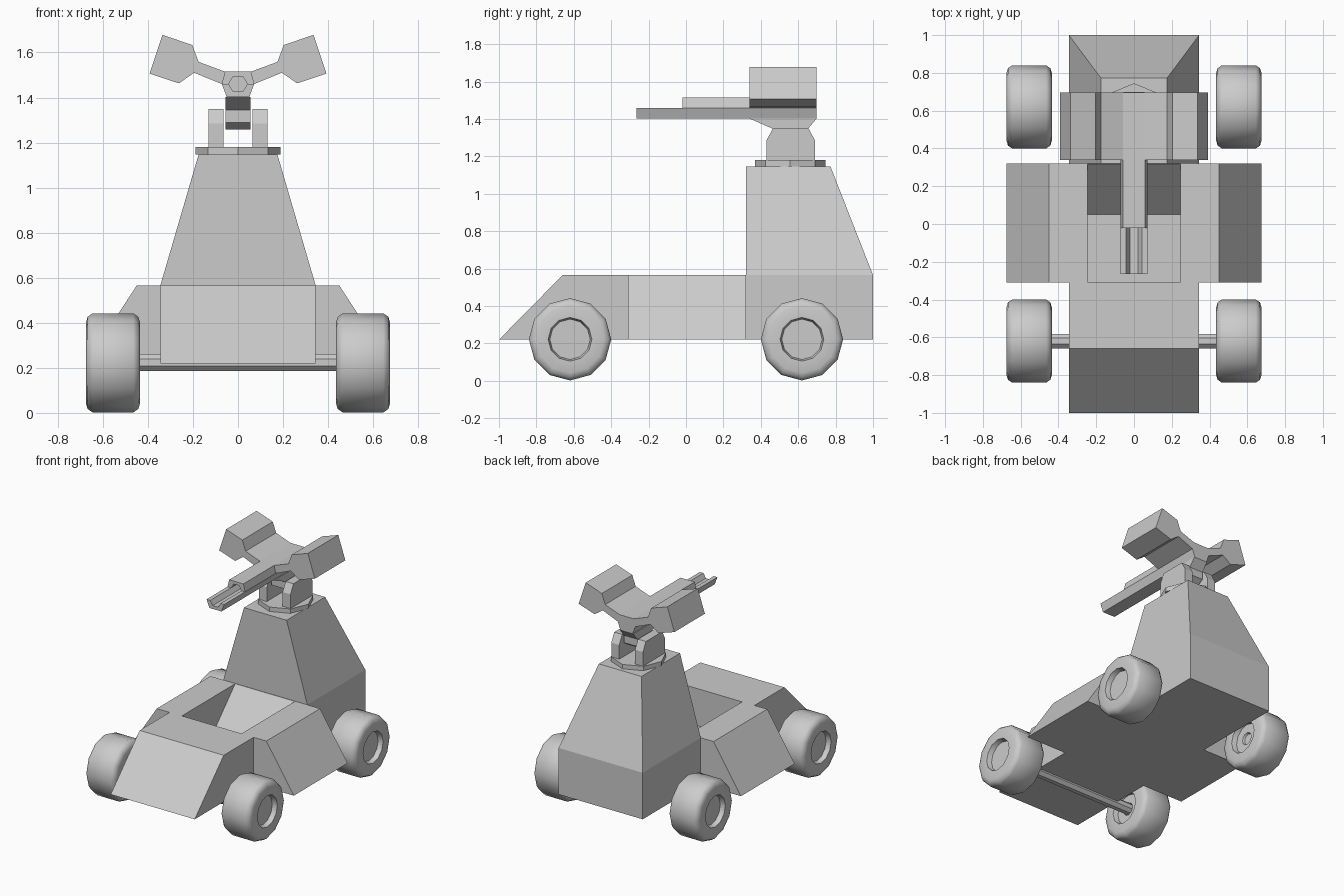
import bpy, bmesh, math
from mathutils import Vector, Matrix

if "Cube" in bpy.data.objects:
    bpy.data.objects.remove(bpy.data.objects["Cube"])


def finish(name, bm):
    bmesh.ops.recalc_face_normals(bm, faces=bm.faces[:])
    me = bpy.data.meshes.new(name)
    bm.to_mesh(me)
    bm.free()
    ob = bpy.data.objects.new(name, me)
    bpy.context.collection.objects.link(ob)
    return ob


def prism(name, pts, axis, a, b):
    """Extrude a 2D profile: axis X takes (y, z) points, axis Y takes (x, z)."""
    bm = bmesh.new()
    place = (lambda p, t: (t, p[0], p[1])) if axis == 'X' else (lambda p, t: (p[0], t, p[1]))
    va = [bm.verts.new(place(p, a)) for p in pts]
    vb = [bm.verts.new(place(p, b)) for p in pts]
    bm.faces.new(va)
    bm.faces.new(vb)
    for i in range(len(pts)):
        j = (i + 1) % len(pts)
        bm.faces.new((va[i], va[j], vb[j], vb[i]))
    return finish(name, bm)


def cylinder(name, r, depth, sides, matrix):
    bm = bmesh.new()
    bmesh.ops.create_cone(bm, cap_ends=True, segments=sides, radius1=r, radius2=r,
                          depth=depth, matrix=matrix)
    return finish(name, bm)


def boolean(ob, tool, op):
    mod = ob.modifiers.new(op.lower(), 'BOOLEAN')
    mod.operation, mod.object, mod.solver = op, tool, 'EXACT'
    bpy.context.view_layer.objects.active = ob
    bpy.ops.object.modifier_apply(modifier=mod.name)
    bpy.data.objects.remove(tool)


def mirrored(half):
    return half + [(-x, z) for x, z in reversed(half)]


# Hull: wedge nose body, side pods and tower base
hull = prism('hull', [(-1, .22), (-.66, .565), (1, .565), (1, .22)], 'X', -.345, .345)
pods = prism('pods', mirrored([(.675, .22), (.45, .565)]), 'Y', -.31, .32)
boolean(hull, pods, 'UNION')

# Open cockpit with a sloped seat back
pit = prism('pit', [(-.308, .65), (-.308, .29), (.05, .29), (.317, .565), (.317, .65)],
            'X', -.245, .245)
boolean(hull, pit, 'DIFFERENCE')

# Tapered tower
bm = bmesh.new()
for x, y0, y1, z in ((.345, .32, 1, .565), (.175, .32, .772, 1.147)):
    for sx in (-x, x):
        for y in (y0, y1):
            bm.verts.new((sx, y, z))
bmesh.ops.convex_hull(bm, input=bm.verts[:])
bmesh.ops.dissolve_limit(bm, angle_limit=.01, verts=bm.verts[:], edges=bm.edges[:])
finish('tower', bm)

# Turntable and the two gun brackets
cylinder('turntable', .188, .033, 8, Matrix.Translation((0, .557, 1.163)))
bracket = [(.43, 1.175), (.43, 1.285), (.465, 1.35), (.655, 1.35), (.69, 1.285), (.69, 1.175)]
for side, x in (('left', -.13), ('right', .065)):
    prism('bracket_' + side, bracket, 'X', x, x + .065)

# Gun mount block between the brackets
prism('gun_mount', [(.34, 1.402), (.47, 1.345), (.47, 1.29), (.53, 1.257), (.6, 1.257),
                    (.65, 1.29), (.65, 1.345), (.698, 1.402)], 'X', -.055, .055)

# Barrel with open front trough and hexagonal bore
barrel = prism('gun_barrel', mirrored([(.05, 1.402), (.072, 1.46), (.058, 1.515)]),
               'Y', -.265, .345)
cut = prism('trough_cut', mirrored([(.2, 1.46), (.2, 1.6)]), 'Y', -.4, -.02)
boolean(barrel, cut, 'DIFFERENCE')
bore = prism('bore_cut', mirrored([(.022, 1.427), (.042, 1.46), (.022, 1.493)]), 'Y', -.4, .3)
boolean(barrel, bore, 'DIFFERENCE')

# Gun body with raised wings
prism('gun_wings', mirrored([(.05, 1.402), (.072, 1.46), (.195, 1.51), (.262, 1.463),
                             (.393, 1.506), (.335, 1.678), (.203, 1.633), (.175, 1.558),
                             (.058, 1.515)]), 'Y', .34, .697)

# Wheels: lathed profile as (offset across the width, radius)
half = [(.07, 0), (.07, .04), (.085, .045), (.085, .108), (.12, .117),
        (.12, .18), (.112, .205), (.09, .22)]
profile = half + [(-w, r) for w, r in reversed(half)]
profile[0], profile[1] = (.085, 0), (.085, .04)
for end, y in (('front', -.62), ('rear', .62)):
    for side, s in (('left', -1), ('right', 1)):
        bm = bmesh.new()
        vs = [bm.verts.new((s * (.555 + w), y, .222 + r)) for w, r in profile]
        edges = [bm.edges.new(p) for p in zip(vs, vs[1:])]
        bmesh.ops.spin(bm, geom=vs + edges, cent=(0, y, .222), axis=(1, 0, 0),
                       angle=math.tau, steps=12)
        bmesh.ops.remove_doubles(bm, verts=bm.verts[:], dist=1e-4)
        wheel = finish(f'wheel_{end}_{side}', bm)
        bpy.ops.object.select_all(action='DESELECT')
        wheel.select_set(True)
        bpy.context.view_layer.objects.active = wheel
        bpy.ops.object.shade_smooth_by_angle(angle=math.radians(50))

# Front axle
cylinder('front_axle', .041, .96, 8,
         Matrix.Translation((0, -.62, .224)) @ Matrix.Rotation(math.pi / 2, 4, 'Y')
         @ Matrix.Rotation(math.pi / 8, 4, 'Z'))
